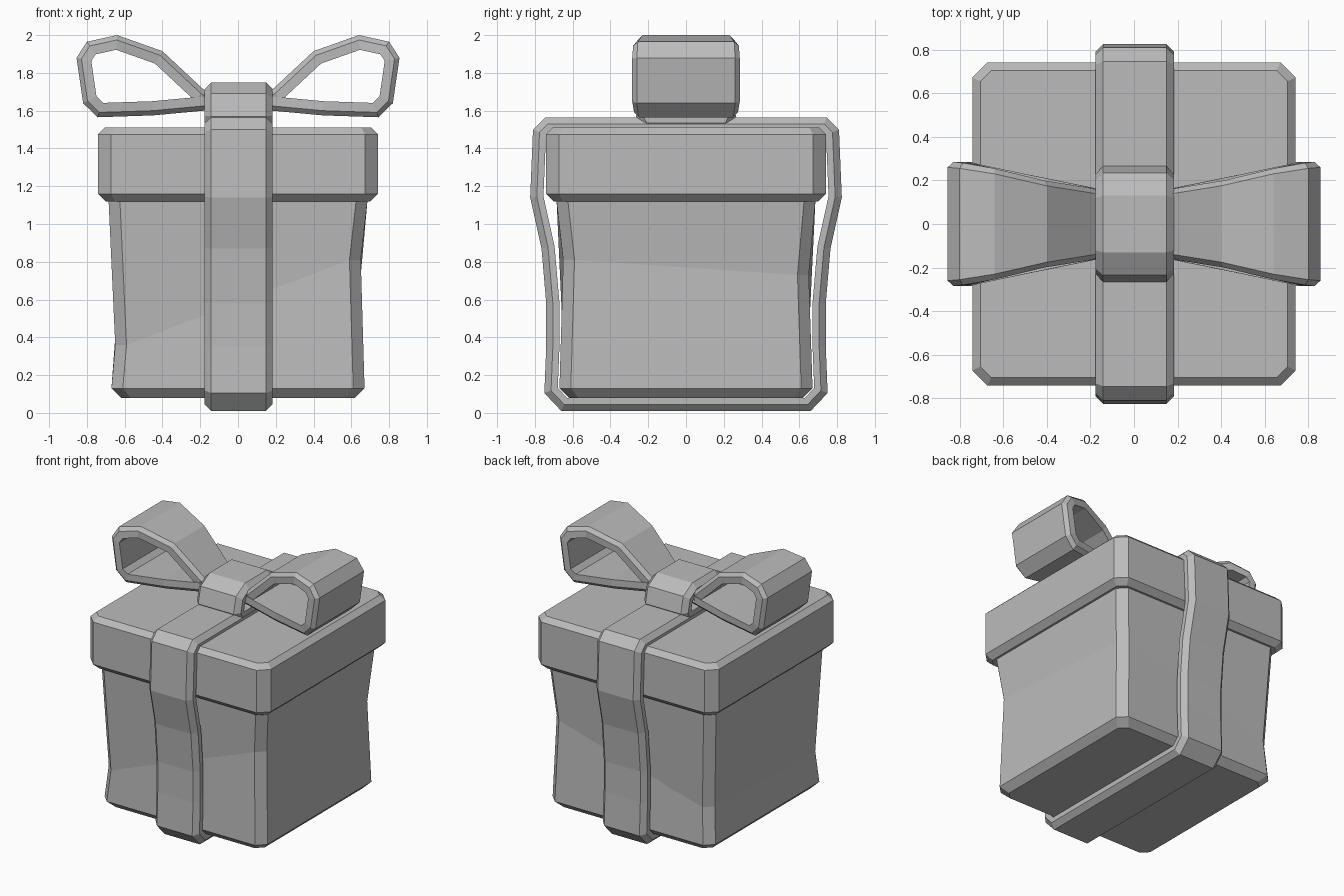
import bpy
import bmesh
from mathutils import Vector

cube = bpy.data.objects.get("Cube")
if cube:
    bpy.data.objects.remove(cube, do_unlink=True)

grey = bpy.data.materials.new("plain grey")
grey.use_nodes = True
grey.diffuse_color = (0.5, 0.5, 0.5, 1)
grey.node_tree.nodes["Principled BSDF"].inputs["Base Color"].default_value = (0.5, 0.5, 0.5, 1)

CORNERS = [(-1, -1), (1, -1), (1, 1), (-1, 1)]


def skin(name, rings, closed):
    """Join rings of points with quads; cap the ends unless the rings form a loop."""
    bm = bmesh.new()
    rows = [[bm.verts.new(p) for p in ring] for ring in rings]
    n = len(rows[0])
    pairs = list(zip(rows, rows[1:]))
    if closed:
        pairs.append((rows[-1], rows[0]))
    else:
        bm.faces.new(rows[0])
        bm.faces.new(rows[-1])
    for a, b in pairs:
        for i in range(n):
            j = (i + 1) % n
            bm.faces.new((a[i], a[j], b[j], b[i]))
    bmesh.ops.recalc_face_normals(bm, faces=bm.faces)
    mesh = bpy.data.meshes.new(name)
    bm.to_mesh(mesh)
    bm.free()
    mesh.materials.append(grey)
    obj = bpy.data.objects.new(name, mesh)
    bpy.context.collection.objects.link(obj)
    return obj


def corner_ring(half, heights, cut):
    """Square ring with clipped corners; each corner has its own height."""
    ring = []
    for (sx, sy), z in zip(CORNERS, heights):
        a = (sx * (half - cut), sy * half, z)
        b = (sx * half, sy * (half - cut), z)
        ring += [a, b] if sx * sy < 0 else [b, a]
    return ring


def band(name, outline, widths, thick, bevel, place):
    """Closed strap following an outline, with bevelled outer edges."""
    pts = [Vector(p) for p in outline]
    area = sum(a.x * b.y - a.y * b.x for a, b in zip(pts, pts[1:] + pts[:1]))
    turn = 1 if area > 0 else -1
    rings = []
    for i, p in enumerate(pts):
        before = (p - pts[i - 1]).normalized()
        after = (pts[(i + 1) % len(pts)] - p).normalized()
        n1 = Vector((-before.y, before.x)) * turn
        n2 = Vector((-after.y, after.x)) * turn
        inward = (n1 + n2) / max(1 + n1.dot(n2), 0.6)
        w = widths[i]
        section = [(bevel - w, 0), (w - bevel, 0), (w, bevel),
                   (w, thick), (-w, thick), (-w, bevel)]
        rings.append([place(p + inward * d, s) for s, d in section])
    return skin(name, rings, True)


def along_y(p, s):
    return (s + 0.003, p.x, p.y)


def along_x(p, s):
    return (p.x, s, p.y)


# Box body, pinched at a different height on each corner
skin("box_body", [
    corner_ring(0.62, [0.08] * 4, 0.05),
    corner_ring(0.67, [0.13] * 4, 0.06),
    corner_ring(0.65, [0.36, 0.81, 0.73, 0.40], 0.06),
    corner_ring(0.685, [1.12] * 4, 0.06),
], False)

# Lid
skin("lid", [
    corner_ring(0.70, [1.12] * 4, 0.05),
    corner_ring(0.742, [1.16] * 4, 0.07),
    corner_ring(0.742, [1.475] * 4, 0.07),
    corner_ring(0.705, [1.51] * 4, 0.05),
], False)

# Ribbon wrapped from front to back around the box
side = [(0.66, 0.01), (0.75, 0.105), (0.74, 0.35), (0.74, 0.58), (0.765, 0.87),
        (0.825, 1.14), (0.81, 1.50), (0.745, 1.565)]
loop = side + [(-y, z) for y, z in reversed(side)]
band("ribbon", loop, [0.18] * len(loop), 0.07, 0.035, along_y)

# Bow loops, wider towards the tips
bow = [(0.10, 1.66), (0.18, 1.71), (0.40, 1.915), (0.64, 2.0), (0.80, 1.965), (0.855, 1.88),
       (0.82, 1.64), (0.745, 1.565), (0.45, 1.575), (0.18, 1.60), (0.10, 1.60)]
bow_widths = [0.14, 0.165, 0.20, 0.255, 0.28, 0.285, 0.285, 0.275, 0.22, 0.165, 0.14]
for sign, label in ((1, "left"), (-1, "right")):
    band("bow_loop_" + label, [(sign * x, z) for x, z in bow], bow_widths, 0.075, 0.025, along_x)

# Knot around the middle of the bow
half_knot = [(0.23, 1.50), (0.265, 1.57), (0.235, 1.69), (0.13, 1.75)]
knot = half_knot + [(-y, z) for y, z in reversed(half_knot)]
band("bow_knot", knot, [0.18] * len(knot), 0.07, 0.035, along_y)
